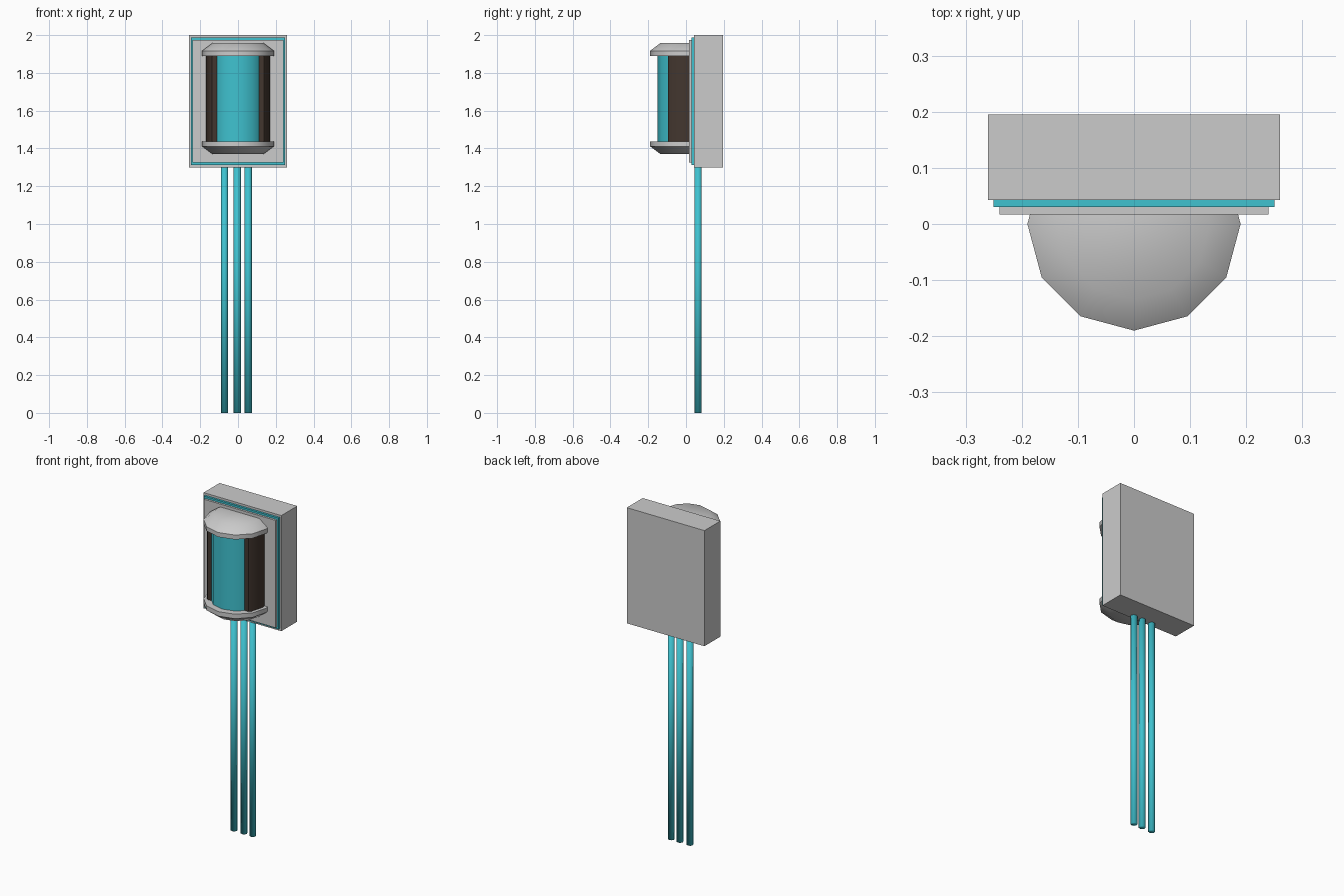
import bpy, bmesh, math

cube = bpy.data.objects.get("Cube")
if cube:
    bpy.data.objects.remove(cube, do_unlink=True)


def material(name, rgb):
    m = bpy.data.materials.new(name)
    m.use_nodes = True
    m.diffuse_color = (*rgb, 1)
    m.node_tree.nodes["Principled BSDF"].inputs["Base Color"].default_value = (*rgb, 1)
    return m


grey = material("light_grey", (0.6, 0.6, 0.6))
teal = material("teal", (0.05, 0.54, 0.63))
brown = material("dark_brown", (0.055, 0.037, 0.028))


def finish(bm, name, mat, smooth_angle=None):
    bmesh.ops.recalc_face_normals(bm, faces=bm.faces)
    mesh = bpy.data.meshes.new(name)
    bm.to_mesh(mesh)
    bm.free()
    mesh.materials.append(mat)
    ob = bpy.data.objects.new(name, mesh)
    bpy.context.collection.objects.link(ob)
    if smooth_angle:
        bpy.ops.object.select_all(action="DESELECT")
        ob.select_set(True)
        bpy.context.view_layer.objects.active = ob
        if smooth_angle >= 180:
            bpy.ops.object.shade_smooth()
        else:
            bpy.ops.object.shade_smooth_by_angle(angle=math.radians(smooth_angle))
    return ob


def box(name, mat, half_x, y0, y1, z0, z1):
    bm = bmesh.new()
    bmesh.ops.create_cube(bm, size=1)
    for v in bm.verts:
        v.co.x *= 2 * half_x
        v.co.y = y1 if v.co.y > 0 else y0
        v.co.z = z1 if v.co.z > 0 else z0
    return finish(bm, name, mat)


def lathe(profile, sides, x=0, y=0):
    """Stack of polygon rings from (radius, z) pairs, closed at both ends."""
    bm = bmesh.new()
    step = math.tau / sides
    rings = [[bm.verts.new((x + r * math.sin(i * step), y - r * math.cos(i * step), z))
              for i in range(sides)] for r, z in profile]
    for a, b in zip(rings, rings[1:]):
        for i in range(sides):
            j = (i + 1) % sides
            bm.faces.new((a[i], a[j], b[j], b[i]))
    bm.faces.new(rings[0])
    bm.faces.new(rings[-1])
    return bm


# Wall housing with a stepped front
box("housing", grey, 0.26, 0.043, 0.195, 1.30, 2.0)
box("trim_plate", teal, 0.25, 0.03, 0.043, 1.313, 1.987)
box("face_plate", grey, 0.24, 0.017, 0.03, 1.325, 1.975)

# Mirrored bevelled caps above and below the lamp
mid = 1.664
for name, s in (("top_cap", 1), ("bottom_cap", -1)):
    rim = [(0.19, 0.226), (0.19, 0.253), (0.135, 0.294)]
    bm = lathe([(r, mid + s * h) for r, h in rim], 12)
    finish(bm, name, grey, 45)

# Glowing core
low, high = mid - 0.23, mid + 0.23
finish(lathe([(0.15, low), (0.15, high)], 12), "lamp_core", teal, 40)

# Side shields: a wider shell with its front sliced off flat
bm = lathe([(0.17, low), (0.17, high)], 12)
cut = bmesh.ops.bisect_plane(bm, geom=bm.verts[:] + bm.edges[:] + bm.faces[:],
                             plane_co=(0, -0.095, 0), plane_no=(0, -1, 0), clear_outer=True)
bmesh.ops.holes_fill(bm, edges=[e for e in bm.edges if e.is_boundary])
finish(bm, "side_shields", brown, 35)

# Three pipes hanging from the housing
for name, x in (("right_pipe", -0.071), ("middle_pipe", -0.004), ("left_pipe", 0.054)):
    finish(lathe([(0.019, 0), (0.019, 1.32)], 8, x, 0.064), name, teal, 180)
